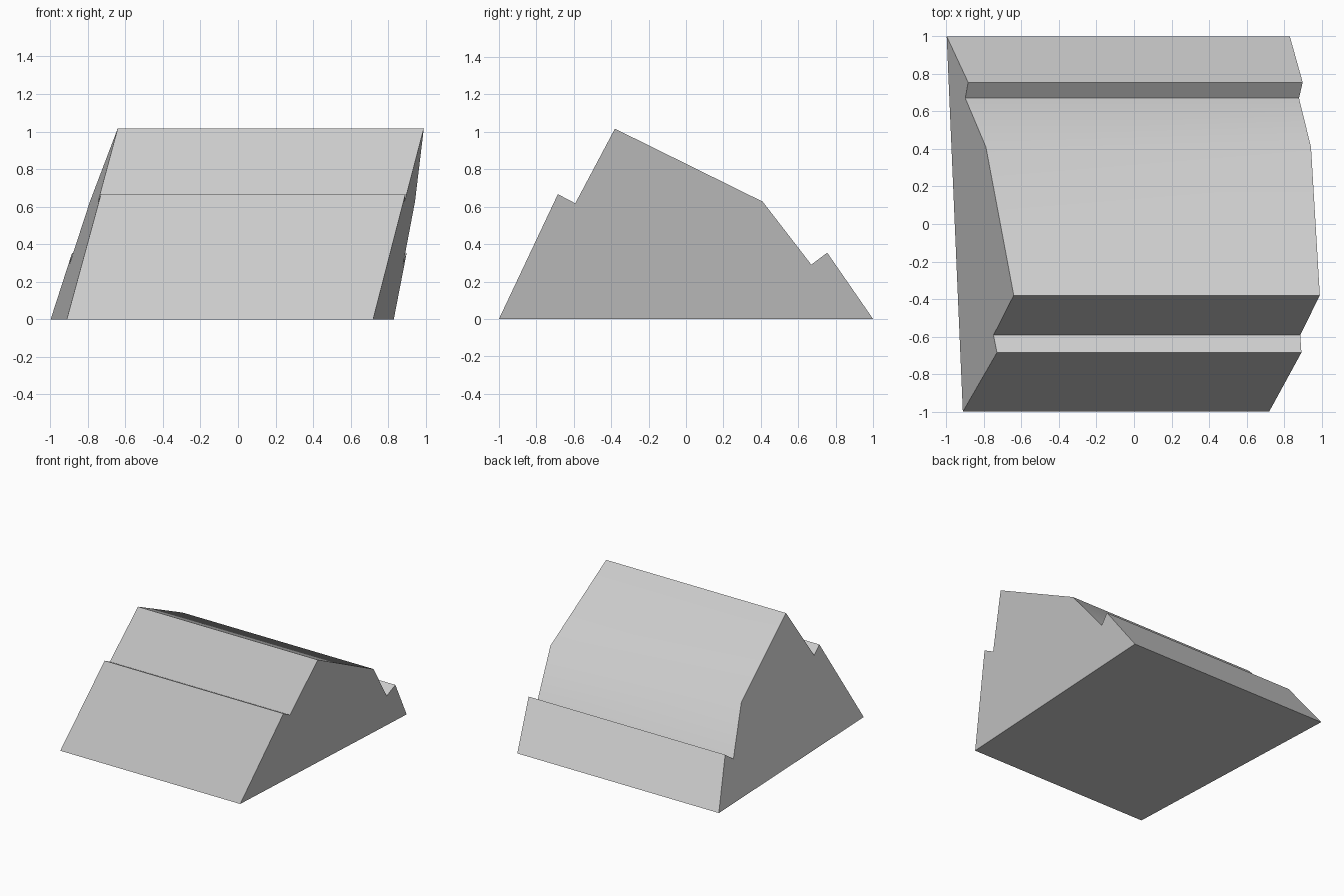
import bpy, bmesh

if "Cube" in bpy.data.objects:
    bpy.data.objects.remove(bpy.data.objects["Cube"])

# stepped roof-like cross-section as (y, z)
PROFILE = [(-1, 0), (-0.685, 0.667), (-0.592, 0.618), (-0.38, 1.017),
           (0.41, 0.627), (0.67, 0.29), (0.755, 0.354), (1, 0)]


def left_x(y, z):
    return -0.955 - 0.043 * y + 0.293 * z


def right_x(y, z):
    return 0.775 + 0.055 * y + 0.232 * z


grey = bpy.data.materials.new("light grey")
grey.diffuse_color = (0.6, 0.6, 0.6, 1)
grey.use_nodes = True
grey.node_tree.nodes["Principled BSDF"].inputs["Base Color"].default_value = grey.diffuse_color

# slanted block: the profile spans between two leaning end planes
bm = bmesh.new()
left = [bm.verts.new((left_x(y, z), y, z)) for y, z in PROFILE]
right = [bm.verts.new((right_x(y, z), y, z)) for y, z in PROFILE]
bm.faces.new(left)
bm.faces.new(right)
n = len(PROFILE)
for i in range(n):
    j = (i + 1) % n
    bm.faces.new((left[i], left[j], right[j], right[i]))
bmesh.ops.recalc_face_normals(bm, faces=bm.faces)

mesh = bpy.data.meshes.new("stepped_block")
bm.to_mesh(mesh)
bm.free()
mesh.materials.append(grey)
block = bpy.data.objects.new("stepped_block", mesh)
bpy.context.collection.objects.link(block)

# soften only the shallow bend on the back slope
bpy.context.view_layer.objects.active = block
block.select_set(True)
bpy.ops.object.shade_smooth_by_angle(angle=0.5236)
